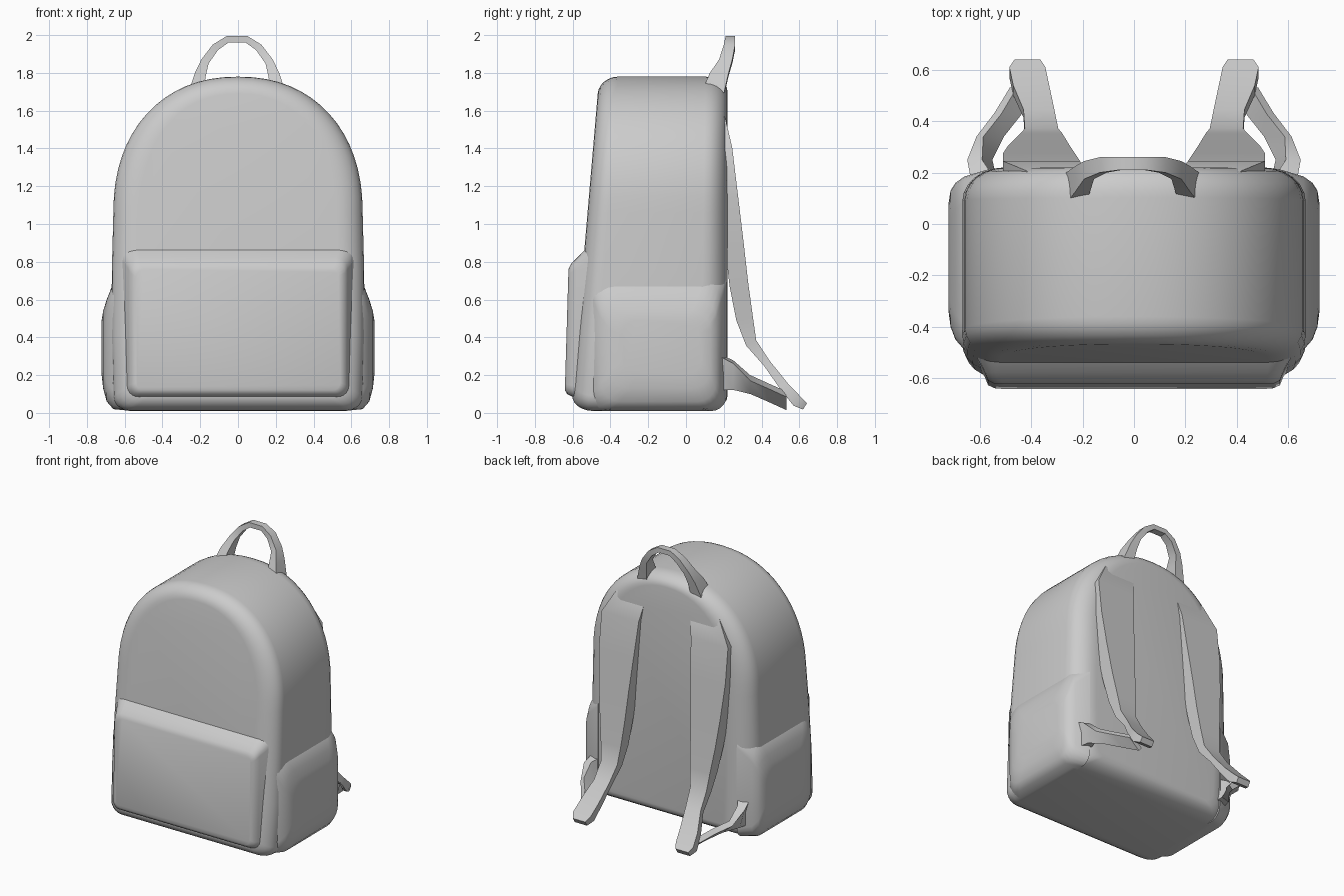
import bpy, bmesh
from math import sin, cos, pi, radians
from mathutils import Vector

if "Cube" in bpy.data.objects:
    bpy.data.objects.remove(bpy.data.objects["Cube"])


def finish(name, bm, mirror=False, angle=45):
    bmesh.ops.recalc_face_normals(bm, faces=bm.faces)
    mesh = bpy.data.meshes.new(name)
    bm.to_mesh(mesh)
    bm.free()
    for p in mesh.polygons:
        p.use_smooth = True
    mesh.set_sharp_from_angle(angle=radians(angle))
    ob = bpy.data.objects.new(name, mesh)
    bpy.context.collection.objects.link(ob)
    if mirror:
        ob.modifiers.new("Mirror", 'MIRROR')
    return ob


def loft(name, rings, mirror=False, angle=45):
    """Skin a list of equal-length point rings and cap both ends."""
    bm = bmesh.new()
    vr = [[bm.verts.new(p) for p in ring] for ring in rings]
    n = len(vr[0])
    for a, b in zip(vr, vr[1:]):
        for i in range(n):
            j = (i + 1) % n
            bm.faces.new((a[i], a[j], b[j], b[i]))
    bm.faces.new(vr[0])
    bm.faces.new(vr[-1][::-1])
    return finish(name, bm, mirror, angle)


def rounded_rect(u0, u1, v0, v1, r, seg=5):
    pts = []
    for k, (cu, cv) in enumerate([(u1 - r, v1 - r), (u0 + r, v1 - r),
                                  (u0 + r, v0 + r), (u1 - r, v0 + r)]):
        for s in range(seg + 1):
            a = (k + s / seg) * pi / 2
            pts.append((cu + r * cos(a), cv + r * sin(a)))
    return pts


def ribbon(name, sections, mirror=False):
    """Sections are (centre, half-width vector, half thickness)."""
    cs = [Vector(s[0]) for s in sections]
    rings = []
    for i, (c, w, t) in enumerate(sections):
        w = Vector(w)
        tangent = cs[min(i + 1, len(cs) - 1)] - cs[max(i - 1, 0)]
        n = tangent.cross(w).normalized() * t
        c = cs[i]
        rings.append([c + w + n, c - w + n, c - w - n, c + w - n])
    return loft(name, rings, mirror, 35)


# Main bag: arched outline swept from front to back with rounded edges
outline = []
for s in range(6):
    a = -pi / 2 + s / 5 * pi / 2
    outline.append((0.57 + 0.09 * cos(a), 0.09 + 0.08 * sin(a)))
outline += [(0.67, 0.4), (0.668, 0.75)]
for s in range(33):
    a = pi * s / 32
    c, q = cos(a), abs(sin(a))
    x = 0.66 * abs(c) ** 0.91 * (1 if c >= 0 else -1)
    outline.append((x, 1.06 + 0.72 * q ** 0.91))
outline += [(-x, z) for x, z in outline[7:5:-1]]
outline += [(-x, z) for x, z in outline[5::-1]]


def body_ring(y, inset_x, inset_z):
    ring = []
    for x, z in outline:
        zz = 0.9 + (z - 0.9) * (1 - inset_z / 0.89)
        lean = (0.22 - y) / 0.75
        ring.append((x * (1 - inset_x / 0.66), y + lean * 0.085 * (zz - 0.9), zz))
    return ring


steps = [pi / 2 * s / 6 for s in range(7)]
rings = [body_ring(-0.535 + 0.11 * (1 - cos(a)), 0.14 * (1 - sin(a)), 0.09 * (1 - sin(a)))
         for a in steps]
rings += [body_ring(0.22 - 0.13 * (1 - cos(a)), 0.16 * (1 - sin(a)), 0.08 * (1 - sin(a)))
          for a in reversed(steps)]
loft("main_bag", rings)

# Front pocket: bevelled panel, slightly deeper toward its base
front = []
for y, hw, z0, z1, r in [(-0.46, 0.64, 0.03, 0.92, 0.08), (-0.535, 0.61, 0.05, 0.88, 0.08),
                         (-0.59, 0.58, 0.085, 0.82, 0.06), (-0.62, 0.568, 0.10, 0.79, 0.05),
                         (-0.633, 0.54, 0.12, 0.76, 0.04)]:
    front.append([(u, y - 0.03 * (0.4 - v), v)
                  for u, v in rounded_rect(-hw, hw, z0, z1, r)])
loft("front_pocket", front)

# Side pockets: low bulges wrapping both flanks
side = []
for x, y0, y1, z0, z1, r in [(0.56, -0.56, 0.215, 0.01, 0.76, 0.08),
                             (0.66, -0.49, 0.185, 0.02, 0.69, 0.10),
                             (0.695, -0.45, 0.16, 0.06, 0.60, 0.10),
                             (0.714, -0.40, 0.13, 0.13, 0.54, 0.10),
                             (0.722, -0.34, 0.08, 0.20, 0.49, 0.08)]:
    side.append([(x, u, v) for u, v in rounded_rect(y0, y1, z0, z1, r)])
loft("side_pocket", side, mirror=True)

# Padded shoulder straps: wide at the top, tapering down the back
ribbon("shoulder_strap", [
    ((0.25, 0.12, 1.64), (0.10, 0, 0.0), 0.025),
    ((0.30, 0.18, 1.55), (0.12, 0, 0.0), 0.03),
    ((0.36, 0.21, 1.40), (0.15, 0, 0.0), 0.035),
    ((0.37, 0.23, 1.15), (0.14, 0, 0.0), 0.045),
    ((0.37, 0.255, 0.90), (0.12, 0, 0.0), 0.05),
    ((0.365, 0.28, 0.68), (0.10, 0, 0.0), 0.05),
    ((0.36, 0.31, 0.50), (0.08, 0, 0.0), 0.045),
    ((0.36, 0.345, 0.37), (0.065, 0, 0.0), 0.03),
    ((0.37, 0.43, 0.26), (0.06, 0, 0.0), 0.02),
    ((0.40, 0.52, 0.14), (0.07, 0, 0.0), 0.025),
    ((0.415, 0.59, 0.06), (0.07, 0, 0.0), 0.03),
    ((0.415, 0.63, 0.035), (0.05, 0, 0.0), 0.02)], mirror=True)

# Lower webbing from the bag's bottom corner to the strap end
ribbon("lower_webbing", [
    ((0.58, 0.15, 0.22), (0.0, 0, 0.10), 0.05),
    ((0.60, 0.25, 0.20), (0.02, 0, 0.07), 0.03),
    ((0.56, 0.34, 0.15), (0.04, 0, 0.035), 0.02),
    ((0.49, 0.43, 0.11), (0.04, 0, 0.035), 0.02),
    ((0.43, 0.53, 0.065), (0.04, 0, 0.035), 0.02)], mirror=True)

# Carry handle: flat loop leaning slightly backward
handle = []
for x, y, z, hw, t in [(0.215, 0.14, 1.68, 0.06, 0.04), (0.19, 0.175, 1.79, 0.05, 0.03),
                       (0.165, 0.21, 1.86, 0.035, 0.022), (0.11, 0.23, 1.935, 0.03, 0.02),
                       (0.045, 0.235, 1.978, 0.025, 0.018)]:
    handle.append(((x, y, z), (0, hw, 0), t))
handle += [((-c[0] - 0.01, c[1], c[2]), w, t) for c, w, t in reversed(handle)]
ribbon("carry_handle", handle)
